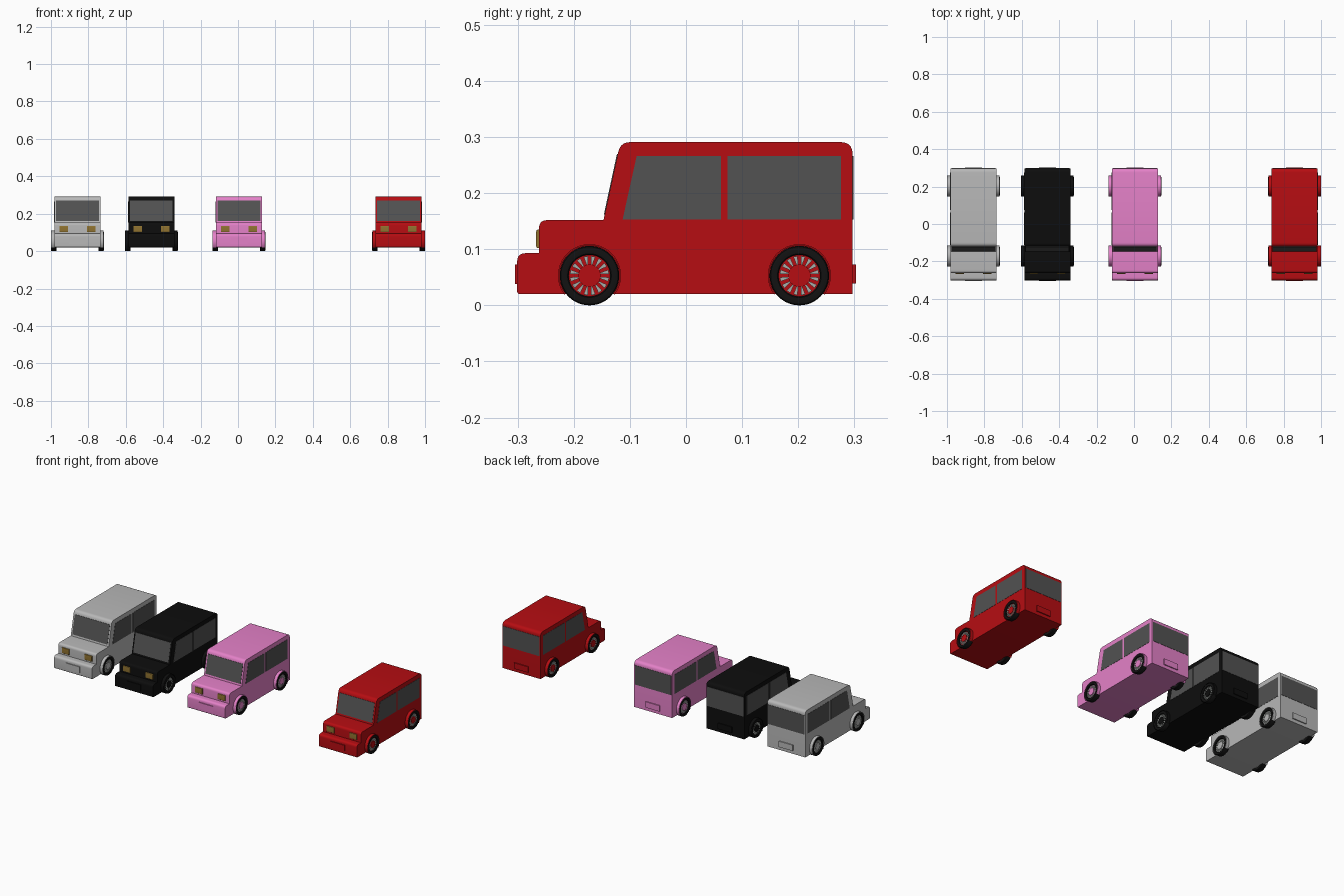
import bpy, bmesh, math
from mathutils import Vector

if "Cube" in bpy.data.objects:
    bpy.data.objects.remove(bpy.data.objects["Cube"])


def material(name, rgb):
    m = bpy.data.materials.new(name)
    m.diffuse_color = (*rgb, 1)
    m.use_nodes = True
    m.node_tree.nodes["Principled BSDF"].inputs["Base Color"].default_value = m.diffuse_color
    return m


GLASS = material("glass", (0.085, 0.085, 0.085))
LAMP = material("lamp", (0.28, 0.17, 0.03))
RUBBER = material("rubber", (0.006, 0.006, 0.006))
STEEL = material("steel", (0.4, 0.42, 0.4))
WHEEL_Z, TYRE_R = 0.053, 0.053


def finish(name, bm, mat, smooth=True):
    bmesh.ops.recalc_face_normals(bm, faces=bm.faces)
    me = bpy.data.meshes.new(name)
    bm.to_mesh(me)
    bm.free()
    me.materials.append(mat)
    ob = bpy.data.objects.new(name, me)
    bpy.context.collection.objects.link(ob)
    if smooth:
        bpy.ops.object.select_all(action='DESELECT')
        ob.select_set(True)
        bpy.context.view_layer.objects.active = ob
        bpy.ops.object.shade_smooth_by_angle(angle=math.radians(30))
    return ob


def add_prism(bm, pts, x0, x1):
    """Side profile in (y, z), extruded from x0 to x1."""
    a = [bm.verts.new((x0, y, z)) for y, z in pts]
    b = [bm.verts.new((x1, y, z)) for y, z in pts]
    bm.faces.new(a)
    bm.faces.new(b[::-1])
    for i in range(len(pts)):
        j = (i + 1) % len(pts)
        bm.faces.new((a[i], b[i], b[j], a[j]))


def prism(name, pts, x0, x1, mat, smooth=False):
    bm = bmesh.new()
    add_prism(bm, pts, x0, x1)
    return finish(name, bm, mat, smooth)


def rounded(corners, n=5):
    """Round each (y, z, size) corner with a short curve."""
    out = []
    for i, (y, z, r) in enumerate(corners):
        p = Vector((y, z))
        if r == 0:
            out.append(p)
            continue
        a = p + (Vector(corners[i - 1][:2]) - p).normalized() * r
        b = p + (Vector(corners[(i + 1) % len(corners)][:2]) - p).normalized() * r
        for k in range(n + 1):
            t = k / n
            w = 1 - 0.41 * 0.0
            out.append(a * (1 - t) ** 2 + p * 2 * w * t * (1 - t) + b * t ** 2)
    return out


def rect(y0, y1, z0, z1):
    return [(y0, z0), (y1, z0), (y1, z1), (y0, z1)]


def polar(cy, r, a):
    return (cy + r * math.cos(a), WHEEL_Z + r * math.sin(a))


def lathe(name, cx, cy, section, mat, n=48):
    """Revolve a closed (x, radius) section about the wheel axle."""
    bm = bmesh.new()
    rings = []
    for i in range(n):
        a = math.tau * i / n
        rings.append([bm.verts.new((cx + x, *polar(cy, r, a))) for x, r in section])
    m = len(section)
    for i in range(n):
        p, q = rings[i], rings[(i + 1) % n]
        for k in range(m):
            bm.faces.new((p[k], p[(k + 1) % m], q[(k + 1) % m], q[k]))
    return finish(name, bm, mat)


def disc(name, cx, cy, r, x0, x1, mat, n=32):
    pts = [polar(cy, r, math.tau * i / n) for i in range(n)]
    return prism(name, pts, cx + x0, cx + x1, mat, True)


def wheel(cx, cy, s, paint):
    # tyre with rounded shoulders
    sec = [(0.112, 0.037), (0.112, 0.050), (0.115, TYRE_R), (0.137, TYRE_R),
           (0.1405, 0.051), (0.1415, 0.047), (0.1405, 0.039), (0.138, 0.037)]
    lathe("tyre", cx, cy, [(s * x, r) for x, r in sec], RUBBER)
    # painted rim, hub and steel spokes
    disc("rim", cx, cy, 0.0375, s * 0.115, s * 0.133, paint)
    disc("hub", cx, cy, 0.020, s * 0.13, s * 0.138, paint)
    bm = bmesh.new()
    for i in range(16):
        a = math.tau * (i + 0.5) / 16
        add_prism(bm, [polar(cy, 0.019, a - 0.06), polar(cy, 0.035, a - 0.11),
                       polar(cy, 0.035, a + 0.11), polar(cy, 0.019, a + 0.06)],
                  cx + s * 0.132, cx + s * 0.136)
    finish("spokes", bm, STEEL, False)
    # arch over the wheel, cut off at sill height
    a0, a1, n = math.radians(-37), math.radians(217), 32
    angs = [a0 + (a1 - a0) * i / n for i in range(n + 1)]
    pts = [polar(cy, 0.0562, a) for a in angs] + [polar(cy, 0.0535, a) for a in angs[::-1]]
    prism("wheel_arch", pts, cx + s * 0.12, cx + s * 0.1405, paint, True)


def car(cx, paint):
    # body shell from its side profile
    body = rounded([(-0.301, 0.02, 0.006), (-0.301, 0.093, 0.015), (-0.262, 0.093, 0),
                    (-0.262, 0.152, 0.015), (-0.147, 0.152, 0), (-0.117, 0.291, 0.018),
                    (0.297, 0.291, 0.022), (0.297, 0.02, 0)])
    prism("body", body, cx - 0.123, cx + 0.123, paint, True)
    # windscreen lying on the slanted front
    slope = lambda z: -0.147 + 0.03 * (z - 0.152) / 0.139
    lo, hi = 0.162, 0.270
    prism("windscreen", [(slope(lo) - 0.0015, lo), (slope(lo) + 0.003, lo),
                         (slope(hi) + 0.003, hi), (slope(hi) - 0.0015, hi)],
          cx - 0.114, cx + 0.114, GLASS)
    prism("rear_window", rect(0.29, 0.2985, 0.153, 0.266), cx - 0.118, cx + 0.118, GLASS)
    # raised plate panels
    prism("front_plate", rect(-0.305, -0.295, 0.038, 0.073), cx - 0.045, cx + 0.045, paint)
    prism("rear_plate", rect(0.29, 0.303, 0.039, 0.073), cx - 0.045, cx + 0.045, paint)
    for s in (-1, 1):
        prism("front_side_window", [(-0.113, 0.153), (0.0625, 0.153), (0.0625, 0.266), (-0.088, 0.266)],
              cx + s * 0.12, cx + s * 0.1242, GLASS)
        prism("rear_side_window", rect(0.074, 0.276, 0.153, 0.266),
              cx + s * 0.12, cx + s * 0.1242, GLASS)
        lamp = rounded([(-0.267, 0.102, 0.004), (-0.267, 0.135, 0.004), (-0.255, 0.135, 0), (-0.255, 0.102, 0)])
        prism("headlight", lamp, cx + s * 0.05, cx + s * 0.097, LAMP, True)
        for cy in (-0.172, 0.202):
            wheel(cx, cy, s, paint)


# four cars in a row
for x, name, rgb in ((-0.8585, "silver", (0.48, 0.48, 0.48)), (-0.463, "black", (0.004, 0.004, 0.004)),
                     (0.005, "pink", (0.78, 0.22, 0.58)), (0.8585, "red", (0.47, 0.004, 0.006))):
    car(x, material(name + "_paint", rgb))
